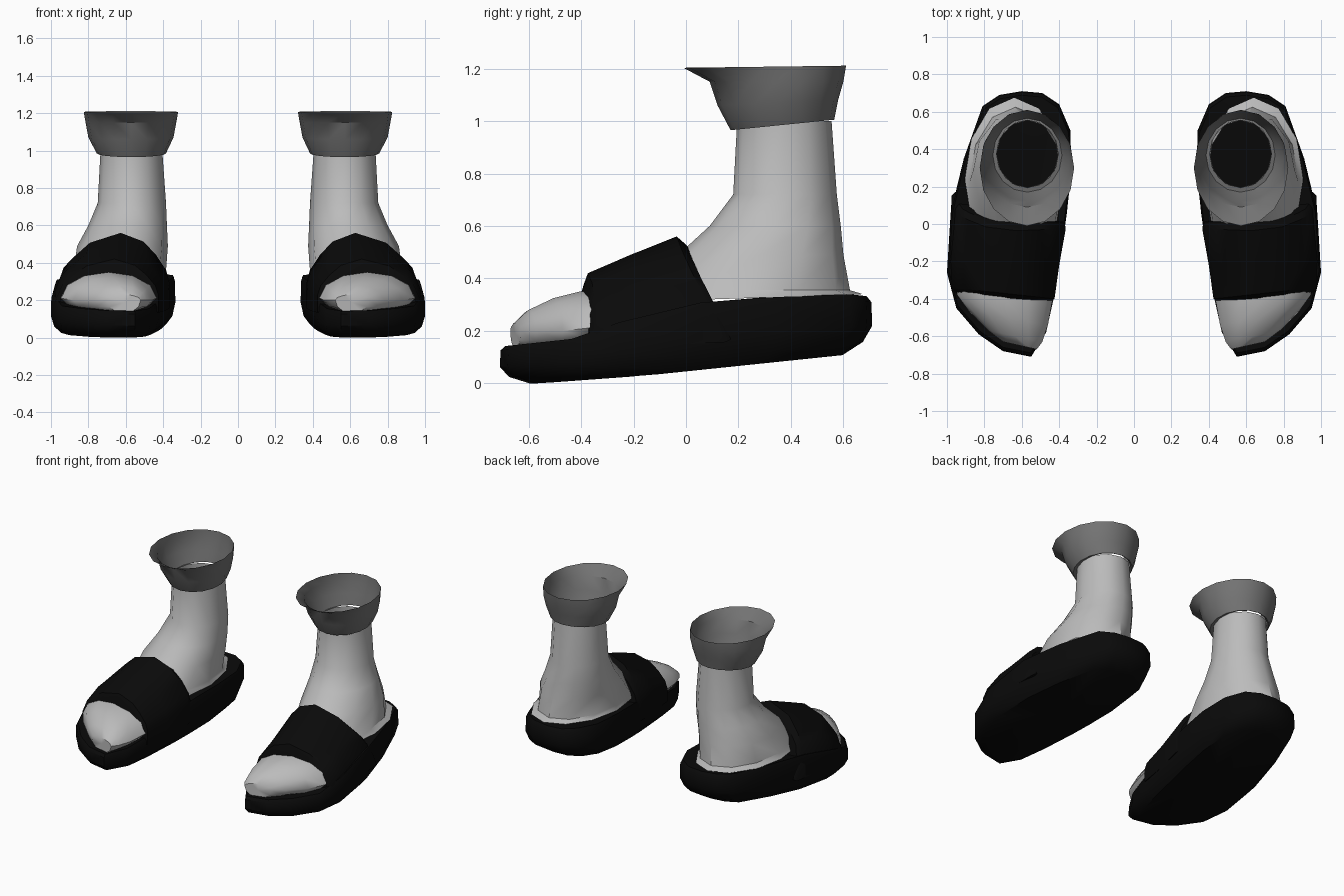
import bpy, bmesh, math

if "Cube" in bpy.data.objects:
    bpy.data.objects.remove(bpy.data.objects["Cube"])


def material(name, value):
    m = bpy.data.materials.new(name)
    m.diffuse_color = (value, value, value, 1)
    m.use_nodes = True
    m.node_tree.nodes["Principled BSDF"].inputs["Base Color"].default_value = m.diffuse_color
    return m


BLACK = material("black rubber", 0.003)
SKIN = material("light grey", 0.5)
CUFF = material("dark grey", 0.17)


def loft(name, rings, mat, side, cap_start=False, cap_end=False, angle=40):
    """Skin closed rings of points; side = 1 or -1 mirrors in x."""
    bm = bmesh.new()
    loops = [[bm.verts.new((x * side, y, z)) for x, y, z in r] for r in rings]
    n = len(loops[0])
    for a, b in zip(loops, loops[1:]):
        for i in range(n):
            j = (i + 1) % n
            bm.faces.new((a[i], a[j], b[j], b[i]))
    for wanted, lp in ((cap_start, loops[0]), (cap_end, loops[-1])):
        if wanted:
            c = bm.verts.new([sum(v.co[k] for v in lp) / n for k in range(3)])
            for i in range(n):
                bm.faces.new((lp[i], lp[(i + 1) % n], c))
    bmesh.ops.recalc_face_normals(bm, faces=bm.faces)
    me = bpy.data.meshes.new(name)
    bm.to_mesh(me)
    bm.free()
    me.materials.append(mat)
    ob = bpy.data.objects.new(name, me)
    bpy.context.collection.objects.link(ob)
    bpy.ops.object.select_all(action='DESELECT')
    ob.select_set(True)
    bpy.context.view_layer.objects.active = ob
    bpy.ops.object.shade_smooth_by_angle(angle=math.radians(angle))


def oval(x0, x1, y0, y1, z, n=12, tilt=0.0):
    """Horizontal oval between limits; tilt raises the back."""
    cx, cy, rx, ry = (x0 + x1) / 2, (y0 + y1) / 2, (x1 - x0) / 2, (y1 - y0) / 2
    return [(cx + rx * math.cos(t), cy + ry * math.sin(t), z + tilt * math.sin(t))
            for t in (2 * math.pi * i / n for i in range(n))]


def interp(points, v):
    for (a, fa), (b, fb) in zip(points, points[1:]):
        if v <= b:
            return fa + (fb - fa) * max(0, (v - a) / (b - a))
    return points[-1][1]


# Sole outline and heights along its length
OUTLINE = [(.60, .71), (.72, .69), (.81, .63), (.91, .35), (.98, .06), (1.0, -.26),
           (.95, -.45), (.83, -.59), (.70, -.68), (.55, -.71), (.47, -.58), (.43, -.40),
           (.385, -.12), (.36, .05), (.335, .28), (.34, .50), (.40, .64), (.49, .70)]
TOP = [(-.71, .14), (-.43, .17), (-.15, .27), (.12, .32), (.62, .34), (.71, .33)]
BOTTOM = [(-.56, .0), (-.15, .03), (.62, .11), (.71, .13)]


def sole_ring(scale, height):
    ring = []
    for x, y in OUTLINE:
        x, y = .65 + (x - .65) * scale, y * scale
        lo, hi = interp(BOTTOM, y), interp(TOP, y)
        ring.append((x, y, lo + (hi - lo) * height))
    return ring


# Strap arch: unit profile across the foot (x fraction, z fraction)
ARCH = [(0, -.3), (0, .12), (.03, .35), (.12, .62), (.23, .85), (.43, 1),
        (.70, .83), (.86, .55), (.93, .40), (1, .0), (1, -.3)]


def arch(x0, x1, y_in, y_out, z0, z1, lean_in=0.0, lean_out=0.0):
    ring = []
    for u, w in ARCH:
        z = z0 + (z1 - z0) * w
        lean = lean_in + (lean_out - lean_in) * u
        ring.append((x0 + (x1 - x0) * u, y_in + (y_out - y_in) * u + lean * (z1 - z), z))
    return ring


# Toe cross-section: flat-bottomed dome
def toe(x0, x1, y_in, y_out, z0, z1):
    ring = []
    for i in range(12):
        t = 2 * math.pi * i / 12
        u, w = .5 + .5 * math.cos(t), math.sin(t)
        z = z0 + .07 + (z1 - z0 - .07) * w if w > 0 else z0 + .07 + .07 * w
        ring.append((x0 + (x1 - x0) * u, y_in + (y_out - y_in) * u, z))
    return ring


for side, label in ((1, "left"), (-1, "right")):
    # Thick wedge sole
    loft(label + "_sole",
         [sole_ring(.84, 0), sole_ring(.95, .17), sole_ring(1, .45),
          sole_ring(.995, .9), sole_ring(.97, 1), sole_ring(.9, .97)],
         BLACK, side, True, True)
    # Broad strap over the instep
    loft(label + "_strap",
         [arch(.46, .95, -.42, -.37, .20, .34),
          arch(.425, .975, -.40, -.34, .20, .42),
          arch(.40, .99, -.22, -.20, .22, .49),
          arch(.365, .975, -.04, -.03, .25, .56, .05, .45),
          arch(.375, .955, .00, .01, .25, .525, .05, .45)],
         BLACK, side, True, True)
    # Toes
    loft(label + "_toes",
         [toe(.42, .95, -.34, -.30, .15, .35),
          toe(.44, .945, -.43, -.38, .14, .35),
          toe(.46, .88, -.54, -.47, .13, .325),
          toe(.49, .78, -.63, -.57, .13, .28),
          toe(.52, .70, -.67, -.63, .13, .23)],
         SKIN, side, True, True)
    # Foot and ankle, open at the top
    loft(label + "_ankle",
         [oval(.375, .905, -.20, .675, .325, tilt=.015),
          oval(.385, .88, -.18, .625, .355),
          oval(.375, .86, -.03, .60, .49),
          oval(.38, .80, .09, .59, .60),
          oval(.385, .75, .18, .575, .72),
          oval(.405, .735, .195, .555, 1.0)],
         SKIN, side)
    # Flared sock cuff with a pulled-out front lip
    loft(label + "_cuff",
         [oval(.405, .735, .195, .555, .99, 16, .02),
          oval(.385, .755, .17, .565, .985, 16, .02),
          oval(.345, .80, .12, .58, 1.07, 16, .01),
          oval(.33, .815, .09, .60, 1.15, 16),
          oval(.32, .825, -.01, .61, 1.207, 16, .004)],
         CUFF, side)
